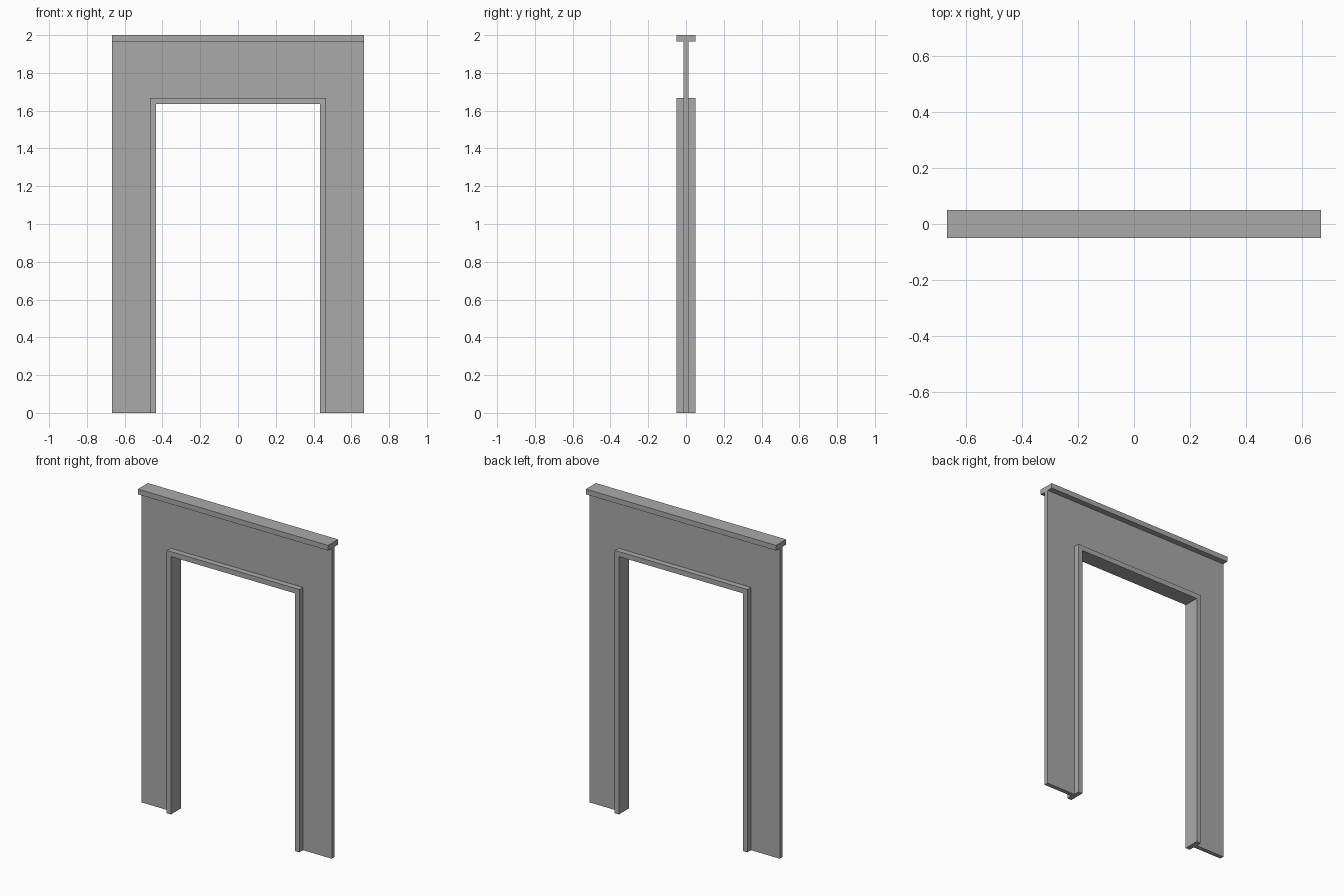
import bpy
import bmesh

cube = bpy.data.objects.get("Cube")
if cube:
    bpy.data.objects.remove(cube, do_unlink=True)

grey = bpy.data.materials.new("plain_grey")
grey.use_nodes = True
colour = (0.4, 0.4, 0.4, 1)
grey.diffuse_color = colour
grey.node_tree.nodes["Principled BSDF"].inputs["Base Color"].default_value = colour

HALF_WIDTH, HEIGHT = 0.667, 2.0
CAP_BOTTOM = 1.967
WALL_DEPTH, TRIM_DEPTH = 0.0267, 0.1
OUTER_X, OUTER_Z = 0.465, 1.666   # outside of the trim
INNER_X, INNER_Z = 0.435, 1.634   # clear doorway


def extrude_profile(name, points, depth):
    """Extrude an x-z outline along y, centred on y = 0."""
    bm = bmesh.new()
    face = bm.faces.new([bm.verts.new((x, -depth / 2, z)) for x, z in points])
    new = bmesh.ops.extrude_face_region(bm, geom=[face])["geom"]
    verts = [v for v in new if isinstance(v, bmesh.types.BMVert)]
    bmesh.ops.translate(bm, verts=verts, vec=(0, depth, 0))
    bmesh.ops.recalc_face_normals(bm, faces=bm.faces)
    mesh = bpy.data.meshes.new(name)
    bm.to_mesh(mesh)
    bm.free()
    mesh.materials.append(grey)
    obj = bpy.data.objects.new(name, mesh)
    bpy.context.collection.objects.link(obj)
    return obj


def arch(out_x, out_z, in_x, in_z):
    """Square arch outline, open at the floor."""
    return [(-out_x, 0), (-in_x, 0), (-in_x, in_z), (in_x, in_z),
            (in_x, 0), (out_x, 0), (out_x, out_z), (-out_x, out_z)]


# Thin wall around the doorway
extrude_profile("wall_panel", arch(HALF_WIDTH, CAP_BOTTOM, OUTER_X, OUTER_Z), WALL_DEPTH)

# Deep trim lining the doorway
extrude_profile("door_frame", arch(OUTER_X, OUTER_Z, INNER_X, INNER_Z), TRIM_DEPTH)

# Cap rail along the top
extrude_profile("top_rail", [(-HALF_WIDTH, CAP_BOTTOM), (HALF_WIDTH, CAP_BOTTOM),
                             (HALF_WIDTH, HEIGHT), (-HALF_WIDTH, HEIGHT)], TRIM_DEPTH)
